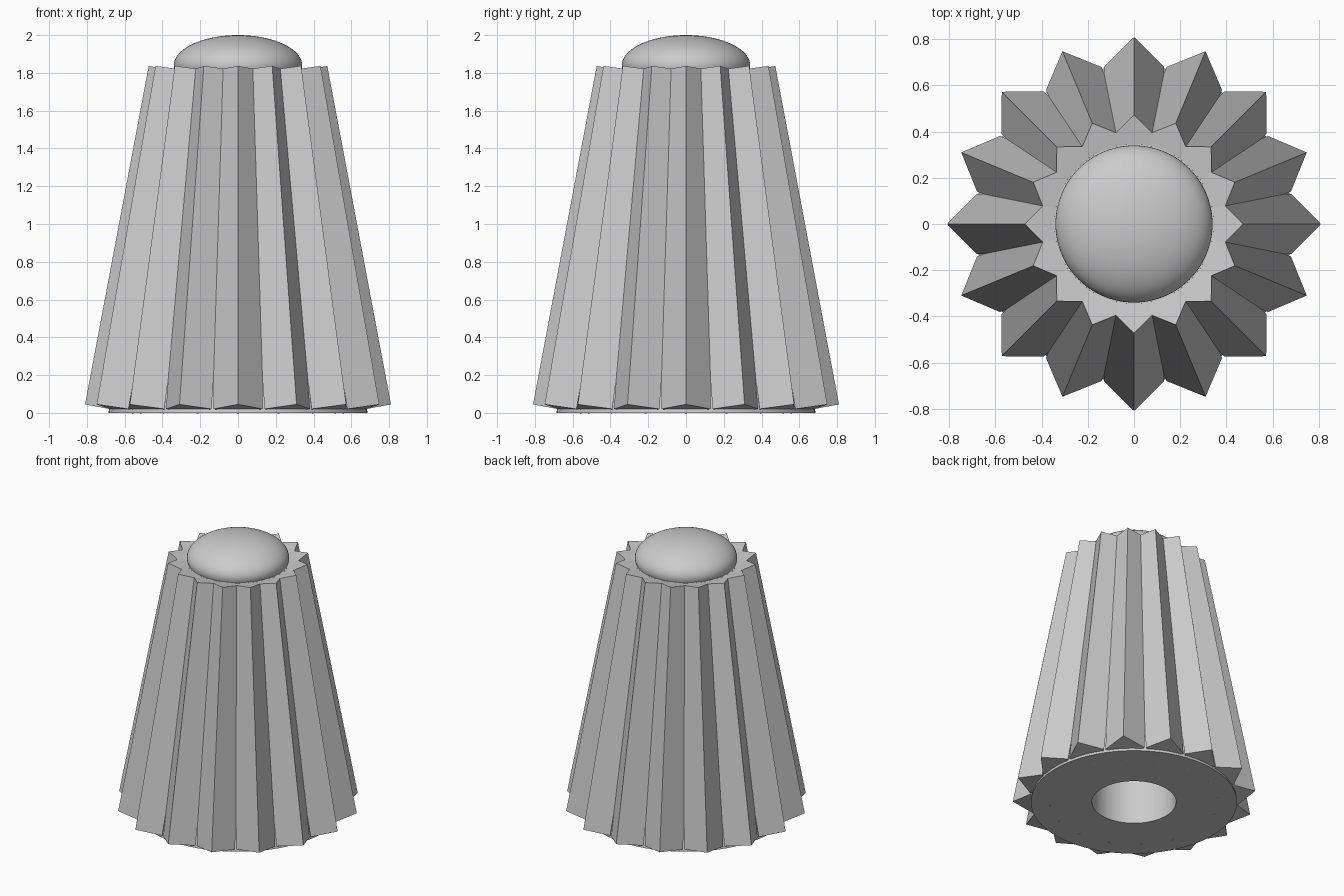
import bpy, bmesh, math
from mathutils import Vector, Matrix

cube = bpy.data.objects.get("Cube")
if cube:
    bpy.data.objects.remove(cube, do_unlink=True)

grey = bpy.data.materials.new("plain_grey")
grey.use_nodes = True
grey.diffuse_color = (0.6, 0.6, 0.6, 1)
grey.node_tree.nodes["Principled BSDF"].inputs["Base Color"].default_value = (0.6, 0.6, 0.6, 1)


def add_object(name, bm, smooth=False):
    bmesh.ops.recalc_face_normals(bm, faces=bm.faces)
    mesh = bpy.data.meshes.new(name)
    bm.to_mesh(mesh)
    bm.free()
    mesh.materials.append(grey)
    obj = bpy.data.objects.new(name, mesh)
    bpy.context.collection.objects.link(obj)
    if smooth:
        bpy.ops.object.select_all(action='DESELECT')
        obj.select_set(True)
        bpy.context.view_layer.objects.active = obj
        bpy.ops.object.shade_smooth_by_angle(angle=math.radians(35))
    return obj


def lathe(name, profile, steps=96):
    """Spin (radius, height) points around the z axis."""
    bm = bmesh.new()
    verts = [bm.verts.new((r, 0, z)) for r, z in profile]
    edges = [bm.edges.new(pair) for pair in zip(verts, verts[1:])]
    bmesh.ops.spin(bm, geom=verts + edges, cent=(0, 0, 0), axis=(0, 0, 1),
                   angle=math.tau, steps=steps, use_duplicate=False)
    bmesh.ops.remove_doubles(bm, verts=bm.verts, dist=0.0001)
    return add_object(name, bm, smooth=True)


RIDGES = 16
HALF_DIAGONAL = 0.13
FOOT = Vector((0.682, 0, 0.021))
HEAD = Vector((0.345, 0, 1.813))

# Tapered core with a blind socket in its underside
lathe("core", [(0, 1.5), (0.28, 1.5), (0.28, 0), (0.686, 0),
               (HEAD.x, HEAD.z), (0, HEAD.z)])

# Flattened dome sitting on the core
DOME_BASE, DOME_RADIUS = 1.84, 0.34
arc = [math.radians(a) for a in range(-10, 91, 5)]
lathe("dome", [(DOME_RADIUS * math.cos(a), DOME_BASE + (2 - DOME_BASE) * math.sin(a))
               for a in arc])

# Square bars set edge-outwards along the slope of the core
axis = (HEAD - FOOT).normalized()
side = Vector((0, 1, 0))
outward = side.cross(axis)
bm = bmesh.new()
for i in range(RIDGES):
    turn = Matrix.Rotation(math.tau * i / RIDGES, 3, 'Z')
    rings = [[bm.verts.new(turn @ (end + d * HALF_DIAGONAL))
              for d in (outward, side, -outward, -side)] for end in (FOOT, HEAD)]
    for ring in rings:
        bm.faces.new(ring)
    for k in range(4):
        n = (k + 1) % 4
        bm.faces.new((rings[0][k], rings[0][n], rings[1][n], rings[1][k]))
add_object("ridges", bm)
